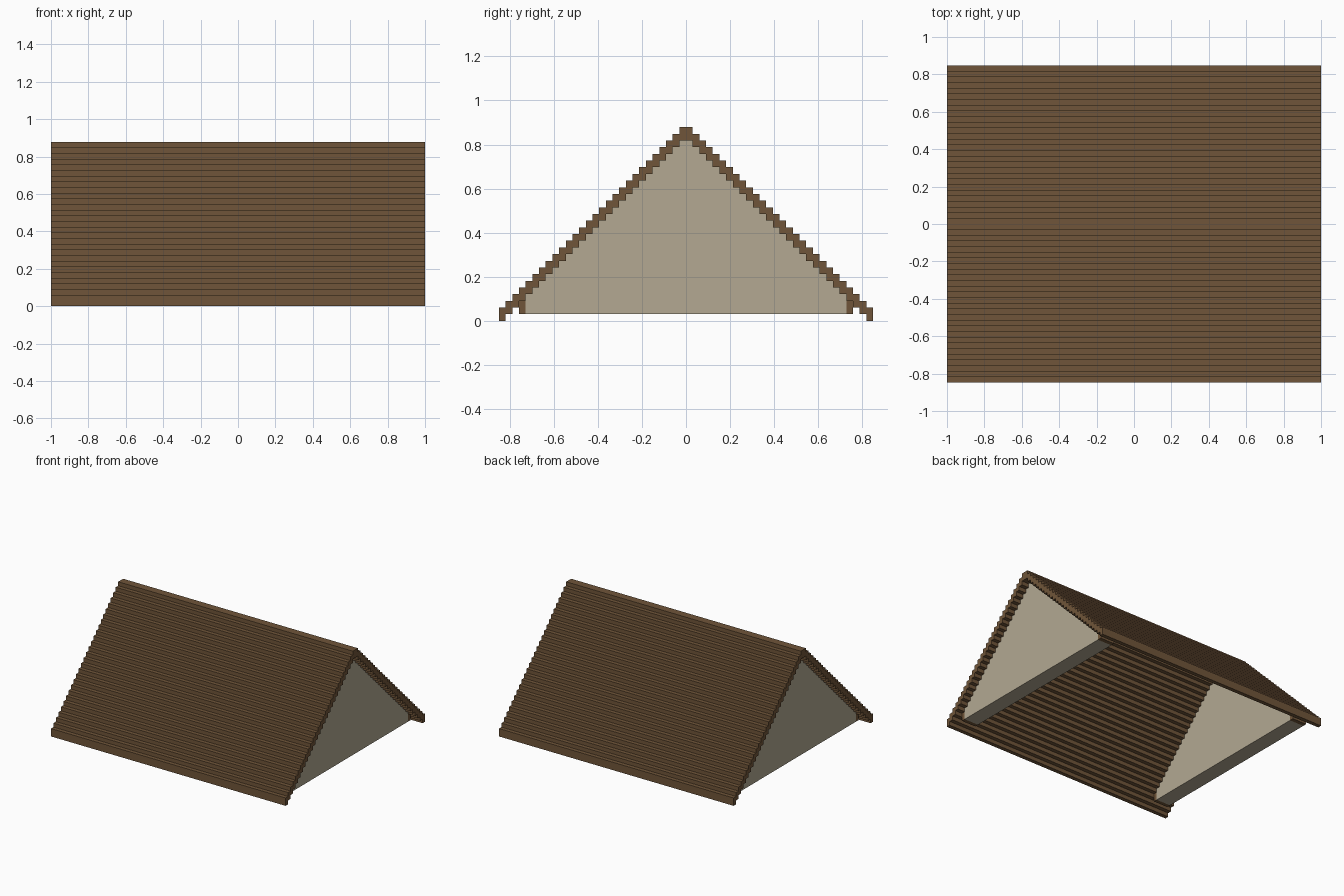
import bpy
import bmesh

cube = bpy.data.objects.get("Cube")
if cube:
    bpy.data.objects.remove(cube)

U = 1 / 33      # one step of the roof
STEPS = 28      # steps on each slope


def make_material(name, color):
    mat = bpy.data.materials.new(name)
    mat.use_nodes = True
    mat.diffuse_color = color
    mat.node_tree.nodes["Principled BSDF"].inputs["Base Color"].default_value = color
    return mat


brown = make_material("brown wood", (0.162, 0.091, 0.041, 1))
tan = make_material("tan plaster", (0.451, 0.397, 0.287, 1))


def extrude_profile(name, profile, x0, x1, mat):
    """Extrude a closed (y, z) outline, in step units, from x0 to x1."""
    bm = bmesh.new()
    face = bm.faces.new([bm.verts.new((x0 * U, y * U, z * U)) for y, z in profile])
    new = bmesh.ops.extrude_face_region(bm, geom=[face])["geom"]
    verts = [v for v in new if isinstance(v, bmesh.types.BMVert)]
    bmesh.ops.translate(bm, verts=verts, vec=((x1 - x0) * U, 0, 0))
    bmesh.ops.recalc_face_normals(bm, faces=bm.faces)
    mesh = bpy.data.meshes.new(name)
    bm.to_mesh(mesh)
    bm.free()
    mesh.materials.append(mat)
    obj = bpy.data.objects.new(name, mesh)
    bpy.context.collection.objects.link(obj)
    return obj


def stairs(first, lift):
    """Staircase line over the ridge, starting at the given step."""
    left = []
    for k in range(first, STEPS):
        left += [(k - STEPS, k + lift), (k + 1 - STEPS, k + lift)]
    left.pop()  # the two ridge steps share one flat top
    return left + [(-y, z) for y, z in reversed(left)]


# Stepped roof shell
extrude_profile("roof", stairs(0, 2) + stairs(0, 0)[::-1], -33, 33, brown)

# Gable walls set in from both ends, with a wooden block at each foot
for end, x0 in (("left", 27), ("right", -31)):
    outline = stairs(4, 0) + [(24, 1), (-24, 1)]
    extrude_profile("gable_wall_" + end, outline, x0, x0 + 4, tan)
    for side, y in (("front", -25), ("back", 24)):
        block = [(y, 1), (y + 1, 1), (y + 1, 3), (y, 3)]
        extrude_profile("foot_block_" + end + "_" + side, block, x0, x0 + 4, brown)
